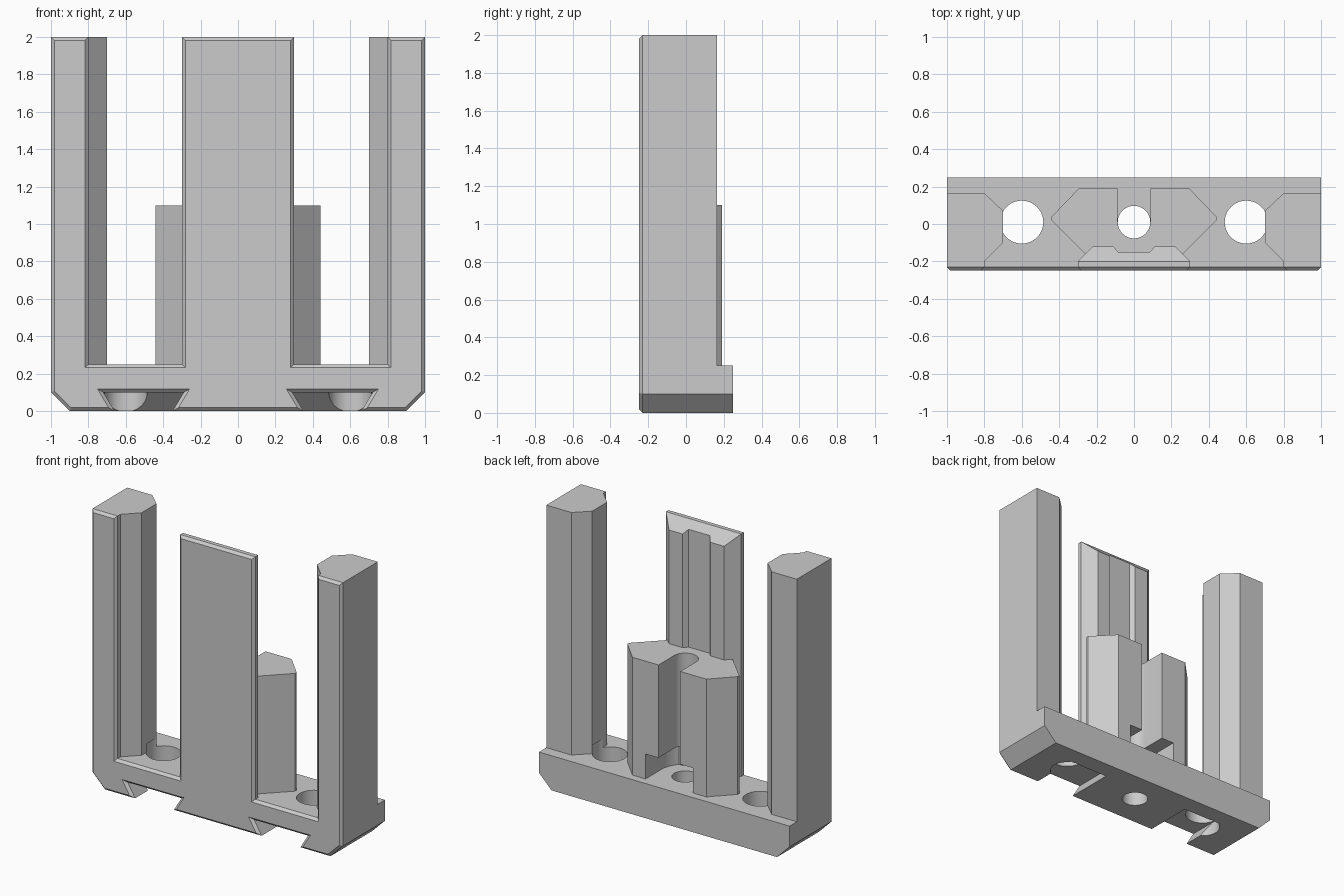
import bpy, bmesh, math
from mathutils import Vector

if "Cube" in bpy.data.objects:
    bpy.data.objects.remove(bpy.data.objects["Cube"])

FRONT, BACK = -0.248, 0.248

gray = bpy.data.materials.new("light_gray")
gray.diffuse_color = (0.6, 0.6, 0.6, 1)
gray.use_nodes = True
gray.node_tree.nodes["Principled BSDF"].inputs["Base Color"].default_value = gray.diffuse_color


def finish(name, bm):
    bmesh.ops.recalc_face_normals(bm, faces=bm.faces)
    me = bpy.data.meshes.new(name)
    bm.to_mesh(me)
    bm.free()
    me.materials.append(gray)
    ob = bpy.data.objects.new(name, me)
    bpy.context.collection.objects.link(ob)
    return ob


def prism(name, pts, lo, hi, axis="z"):
    """Extrude a 2D outline along z (x,y), y (x,z) or x (y,z)."""
    put = {"z": lambda a, b: (a, b, lo), "y": lambda a, b: (a, lo, b),
           "x": lambda a, b: (lo, a, b)}[axis]
    step = {"z": (0, 0, hi - lo), "y": (0, hi - lo, 0), "x": (hi - lo, 0, 0)}[axis]
    bm = bmesh.new()
    f = bm.faces.new([bm.verts.new(put(*p)) for p in pts])
    r = bmesh.ops.extrude_face_region(bm, geom=[f])
    bmesh.ops.translate(bm, vec=step, verts=[v for v in r["geom"] if isinstance(v, bmesh.types.BMVert)])
    return finish(name, bm)


def mirrored(pts):
    """Right-half outline completed with its reflection in x."""
    return pts + [(-a, b) for a, b in reversed(pts)]


def circle(x, y, r, n=40):
    return [(x + r * math.cos(2 * math.pi * i / n), y + r * math.sin(2 * math.pi * i / n)) for i in range(n)]


def keyhole(y, r, n=20):
    """Round-ended channel that opens to the back."""
    arc = [(r * math.cos(math.pi * i / n), y - r * math.sin(math.pi * i / n)) for i in range(n + 1)]
    return [(r, 0.4)] + arc + [(-r, 0.4)]


def boolean(target, other, op):
    m = target.modifiers.new(op, "BOOLEAN")
    m.operation, m.solver, m.object = op, "EXACT", other
    bpy.context.view_layer.update()
    me = bpy.data.meshes.new_from_object(target.evaluated_get(bpy.context.evaluated_depsgraph_get()))
    target.modifiers.clear()
    target.data = me
    bpy.data.objects.remove(other)


# Front plate: full outline with dovetail notches and a chamfered front rim
outline = mirrored([(0.35, 0), (0.29, 0.1), (0.72, 0.1), (0.66, 0), (0.9, 0), (1, 0.1),
                    (1, 2), (0.8, 2), (0.8, 0.25), (0.3, 0.25), (0.3, 2)])
bm = bmesh.new()
face = bm.faces.new([bm.verts.new((x, FRONT + 0.018, z)) for x, z in outline])
r = bmesh.ops.extrude_face_region(bm, geom=[face])
bmesh.ops.translate(bm, vec=(0, -0.2 - FRONT - 0.018, 0),
                    verts=[v for v in r["geom"] if isinstance(v, bmesh.types.BMVert)])
bmesh.ops.recalc_face_normals(bm, faces=bm.faces)
bm.faces.ensure_lookup_table()
face = min(bm.faces, key=lambda f: (round(f.calc_center_median().y, 4), -f.calc_area()))
bmesh.ops.inset_region(bm, faces=[face], thickness=0.018, use_even_offset=True)
for v in face.verts:
    v.co.y = FRONT
body = finish("bracket_body", bm)

# Base bar with clipped lower corners and two dovetail pockets with sloped ends
base = prism("base", mirrored([(0.9, 0), (1, 0.1), (1, 0.25)]), -0.2, BACK, "y")
for s in (-1, 1):
    bm = bmesh.new()
    rings = []
    for z in (-0.05, 0.1):
        half = 0.155 + 0.6 * z
        back = 0.12 - 1.1 * z
        rings.append([bm.verts.new((s * 0.505 + a, b, z)) for a, b in
                      ((-half, -0.4), (half, -0.4), (half, back), (-half, back))])
    bm.faces.new(rings[0])
    bm.faces.new(rings[1])
    for i in range(4):
        j = (i + 1) % 4
        bm.faces.new((rings[0][i], rings[0][j], rings[1][j], rings[1][i]))
    boolean(base, finish("pocket_cutter", bm), "DIFFERENCE")

# Centre spine with a shallow groove and a top that slopes down to the back
spine = prism("spine", mirrored([(0.3, -0.2), (0.22, -0.12), (0.11, -0.12), (0.085, -0.15)]), 0.2, 2)
slope = prism("slope_cutter", [(-0.2, 2), (0.1, 1.7), (0.1, 2.3), (-0.2, 2.3)], -0.5, 0.5, "x")
boolean(spine, slope, "DIFFERENCE")

# Angular centre block with a channel and a wider pocket at its foot
block = prism("block", mirrored([(0.2, -0.2), (0.24, -0.18), (0.44, 0.02), (0.44, 0.04),
                                 (0.295, 0.19), (0.1, 0.19)]), 0.2, 1.1)
boolean(block, prism("channel_cutter", keyhole(0.01, 0.087), 0.1, 1.3), "DIFFERENCE")
boolean(block, prism("foot_cutter", keyhole(0.01, 0.19), 0.1, 0.43), "DIFFERENCE")

# Tall side posts
posts = [prism("post", [(s * x, y) for x, y in
                        ((1, -0.2), (0.8, -0.2), (0.7, -0.1), (0.7, 0.07), (0.8, 0.165), (1, 0.165))], 0.15, 2)
         for s in (-1, 1)]

# Join everything, then drill the three screw holes
for part in [base, spine, block] + posts:
    boolean(body, part, "UNION")
for x, rad, top in ((-0.6, 0.115, 0.31), (0.6, 0.115, 0.31), (0, 0.087, 0.35)):
    boolean(body, prism("hole_cutter", circle(x, 0.01, rad), -0.1, top), "DIFFERENCE")

bpy.context.view_layer.objects.active = body
body.select_set(True)
bpy.ops.object.shade_smooth_by_angle(angle=math.radians(25))
